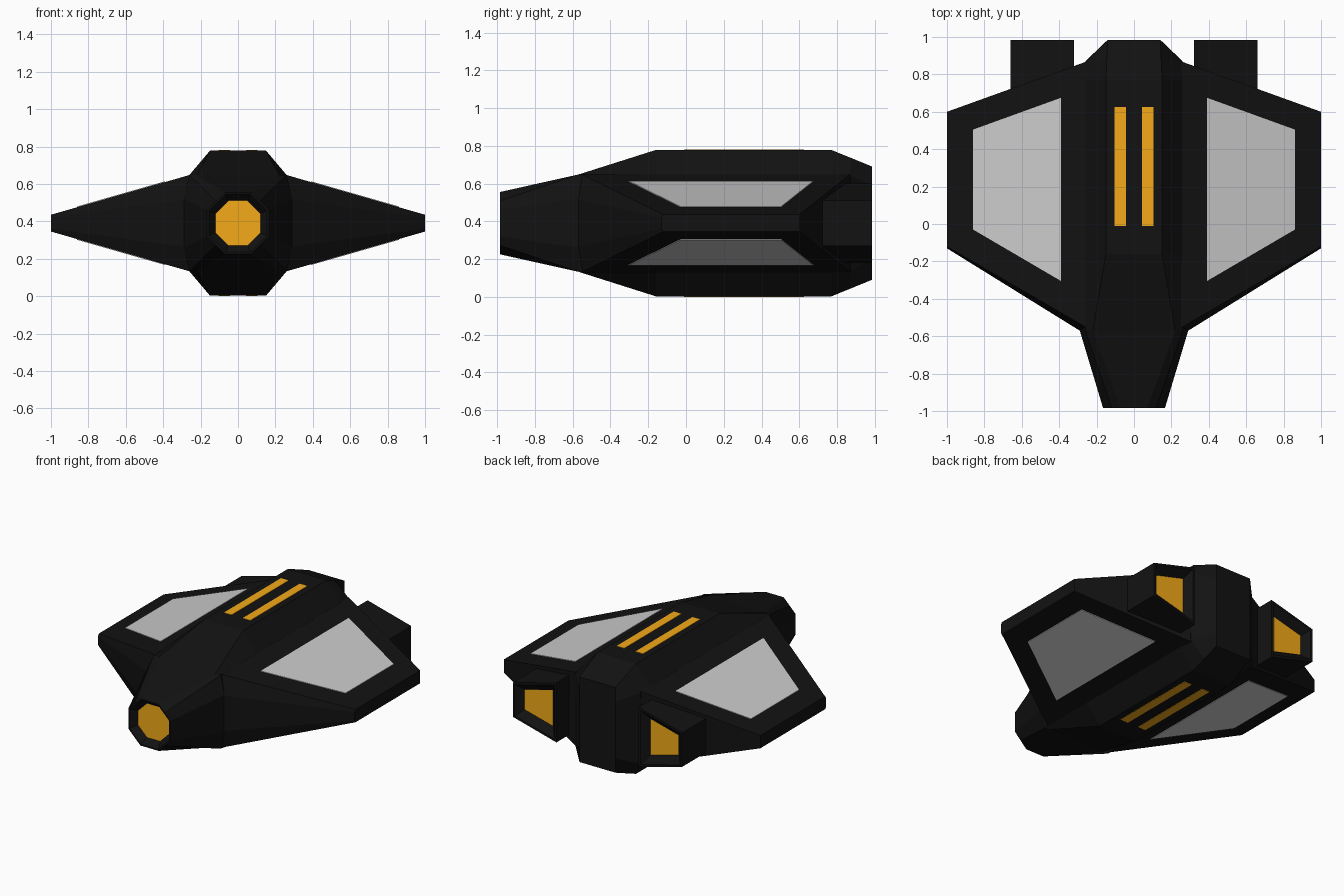
import bpy, bmesh

if "Cube" in bpy.data.objects:
    bpy.data.objects.remove(bpy.data.objects["Cube"])

ZC = 0.3875  # height of the horizontal symmetry plane


def material(name, rgb):
    m = bpy.data.materials.new(name)
    m.diffuse_color = (*rgb, 1)
    m.use_nodes = True
    m.node_tree.nodes["Principled BSDF"].inputs["Base Color"].default_value = m.diffuse_color
    return m


BLACK = material("black_hull", (0.006, 0.006, 0.006))
ORANGE = material("orange_glow", (0.9, 0.4, 0.01))


def loft(name, sections, mat=None, mirror=False):
    """Skin a list of equal-sized point rings and cap both ends."""
    bm = bmesh.new()
    rings = [[bm.verts.new(p) for p in s] for s in sections]
    for a, b in zip(rings, rings[1:]):
        for i in range(len(a)):
            j = (i + 1) % len(a)
            bm.faces.new((a[i], a[j], b[j], b[i]))
    bm.faces.new(rings[0][::-1])
    bm.faces.new(rings[-1])
    bmesh.ops.recalc_face_normals(bm, faces=bm.faces)
    mesh = bpy.data.meshes.new(name)
    bm.to_mesh(mesh)
    bm.free()
    ob = bpy.data.objects.new(name, mesh)
    bpy.context.collection.objects.link(ob)
    if mat:
        mesh.materials.append(mat)
    if mirror:
        mod = ob.modifiers.new("mirror", 'MIRROR')
        mod.use_mirror_merge = False
    return ob


def ring(y, top, shoulder, side):
    """Hull cross-section from three (x, half height) corners, mirrored both ways."""
    q = [top, shoulder, side]
    right = [(x, y, ZC + h) for x, h in q] + [(x, y, ZC - h) for x, h in q[::-1]]
    return right + [(-x, yy, z) for x, yy, z in right[::-1]]


def octagon(y, r):
    return ring(y, (0.43 * r, r), (0.715 * r, 0.715 * r), (r, 0.43 * r))


# Fuselage, starting inside the nose recess
loft("fuselage", [
    octagon(-0.935, 0.12),
    octagon(-0.985, 0.155),
    octagon(-0.985, 0.165),
    ring(-0.57, (0.22, 0.2575), (0.26, 0.2575), (0.29, 0.13)),
    ring(-0.16, (0.15, 0.3875), (0.26, 0.2575), (0.27, 0.12)),
    ring(0.77, (0.15, 0.3875), (0.26, 0.2575), (0.27, 0.12)),
    ring(0.87, (0.146, 0.347), (0.255, 0.25), (0.26, 0.12)),
    ring(0.985, (0.14, 0.30), (0.14, 0.20), (0.14, 0.10)),
], BLACK)
loft("nose_light", [octagon(-0.94, 0.12), octagon(-0.93, 0.115)], ORANGE)


# Wings tapering to a thin blunt tip
def wing_ring(x, front, bevel, back, half, edge):
    return [(x, front + bevel, ZC + half), (x, front, ZC + edge),
            (x, front, ZC - edge), (x, front + bevel, ZC - half),
            (x, back, ZC - half), (x, back, ZC + half)]


loft("wing", [wing_ring(0.25, -0.595, 0.04, 0.87, 0.26, 0.13),
              wing_ring(1.0, -0.13, 0.01, 0.60, 0.045, 0.03)], BLACK, True)


# Engine pods: wedge profile that follows the wing taper, recessed at the back
def pod_ring(y, x0, x1, h0, h1):
    return [(x0, y, ZC + h0), (x1, y, ZC + h1), (x1, y, ZC - h1), (x0, y, ZC - h0)]


loft("engine_pod", [
    pod_ring(0.55, 0.32, 0.66, 0.21, 0.12),
    pod_ring(0.985, 0.32, 0.66, 0.21, 0.12),
    pod_ring(0.985, 0.335, 0.645, 0.19, 0.11),
    pod_ring(0.935, 0.38, 0.60, 0.127, 0.07),
], BLACK, True)
loft("engine_light", [pod_ring(0.93, 0.38, 0.60, 0.12, 0.065),
                      pod_ring(0.94, 0.38, 0.60, 0.127, 0.07)], ORANGE, True)

# Wing panels and spine stripes, above and below
PANEL = [(0.39, 0.675), (0.86, 0.505), (0.86, -0.03), (0.39, -0.305)]
STRIPE = [(0.043, -0.01), (0.103, -0.01), (0.103, 0.625), (0.043, 0.625)]
for label, s in (("upper", 1), ("lower", -1)):
    def plate(d):
        return [(x, y, ZC + s * (0.26 - (x - 0.25) * 0.2867 + d)) for x, y in PANEL]
    loft(label + "_wing_panel", [plate(-0.01), plate(0.004)], None, True)
    loft(label + "_stripe", [[(x, y, ZC + s * h) for x, y in STRIPE]
                             for h in (0.38, 0.3905)], ORANGE, True)

# Rest the model on the ground
for ob in bpy.context.collection.objects:
    ob.location.z = 0.003
